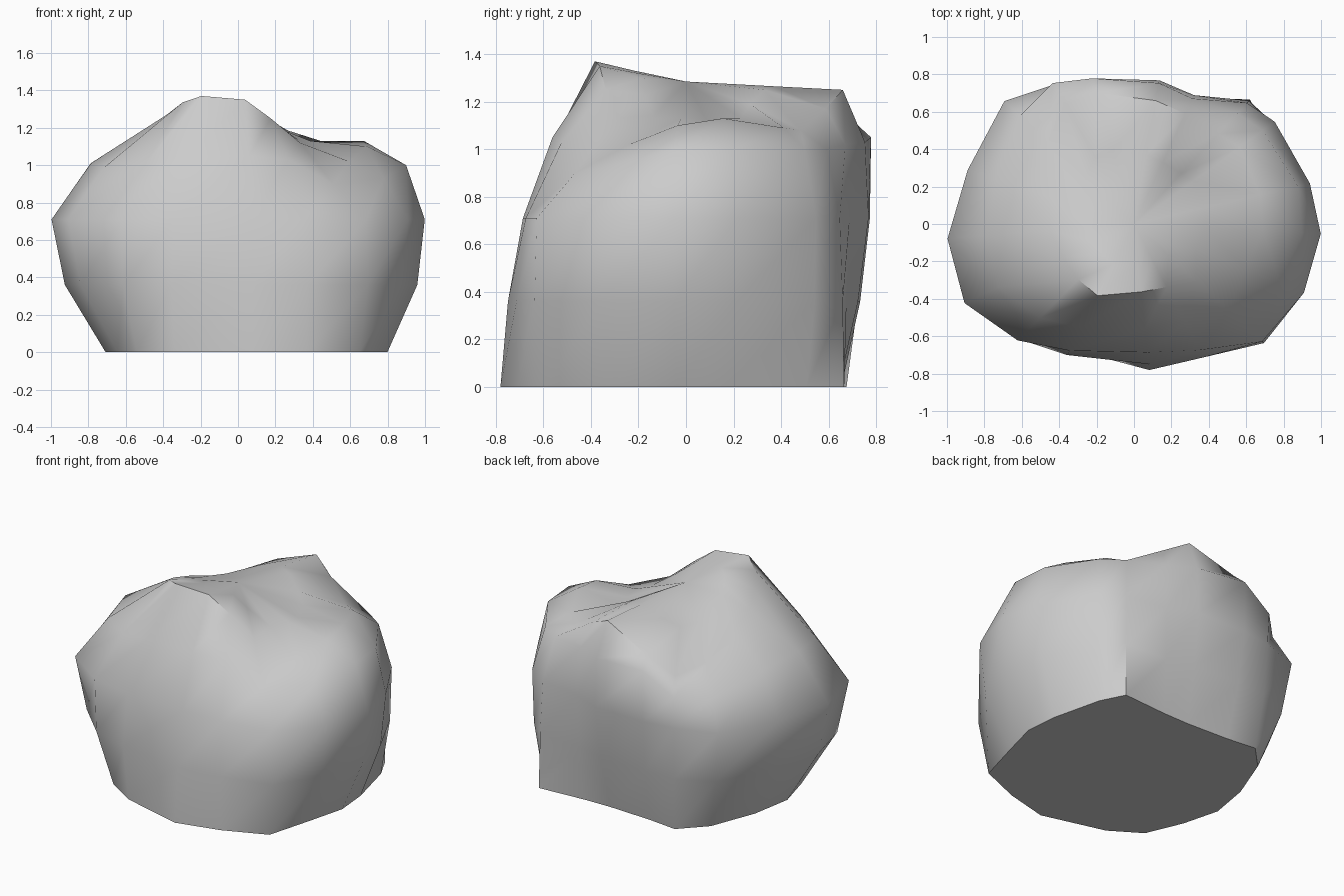
import bpy, bmesh, math

# Uneven spokes around the boulder, counter-clockwise from +x (degrees)
spokes = [-3, 13, 36, 47, 65, 80, 106, 120, 136.5, 162, 184.5, 205, 225, 243, 276, 297.5, 317.5, 338]
N = len(spokes)

# Outline radii of the level rings; the low ring bulges except at the back
base = [.80, .80, .865, .91, .71, .65, .68, .78, .75, .695, .71, .71, .765, .75, .785, .80, .88, .79]
waist = [1.0, .965, .93, .885, .76, .78, .805, .86, .955, .935, 1.0, 1.0, .88, .76, .69, .76, .93, .98]
low = [.35 * b + .65 * w + .03 * (1 - max(0, math.sin(math.radians(a))))
       for a, b, w in zip(spokes, base, waist)]

# Uneven shoulder and crest: radius and height per spoke
shoulder_r = [.90, .90, .85, .81, .74, .765, .81, .87, .84, .77, .79, .80, .71, .62, .565, .59, .69, .84]
shoulder_z = [1.0, 1.0, 1.0, 1.0, 1.02, 1.03, 1.05, .92, .90, .98, 1.01, .98, 1.0, 1.04, 1.05, 1.03, .90, .93]
crest_r = [.69, .69, .70, .66, .65, .67, .73, .74, .635, .48, .45, .42, .42, .43, .365, .38, .45, .64]
crest_z = [1.10, 1.13, 1.09, 1.08, 1.17, 1.25, 1.12, 1.0, 1.04, 1.15, 1.21, 1.27, 1.335, 1.37, 1.35, 1.25, 1.12, 1.02]

# Sloping top inside the crest
top_r = [r * .56 for r in crest_r]
top_z = [1.13, 1.12, 1.13, 1.19, 1.25, 1.265, 1.22, 1.18, 1.18, 1.23, 1.26, 1.29, 1.32, 1.33, 1.32, 1.30, 1.23, 1.13]

bm = bmesh.new()


def ring(radii, heights):
    return [bm.verts.new((r * math.cos(math.radians(a)), r * math.sin(math.radians(a)), z))
            for a, r, z in zip(spokes, radii, heights)]


rings = [
    ring(base, [0] * N),
    ring(low, [.36] * N),
    ring(waist, [.71] * N),
    ring(shoulder_r, shoulder_z),
    ring(crest_r, crest_z),
    ring(top_r, top_z),
]

# Skin between the rings, flat underside and top fan
for a, b in zip(rings, rings[1:]):
    for i in range(N):
        j = (i + 1) % N
        bm.faces.new((a[i], a[j], b[j], b[i]))
bm.faces.new(rings[0][::-1])
peak = bm.verts.new((0, 0, 1.285))
for i in range(N):
    bm.faces.new((rings[-1][i], rings[-1][(i + 1) % N], peak))
bmesh.ops.recalc_face_normals(bm, faces=bm.faces)

mesh = bpy.data.meshes.new("boulder")
bm.to_mesh(mesh)
bm.free()
boulder = bpy.data.objects.new("boulder", mesh)
bpy.context.collection.objects.link(boulder)

# Smooth stone with a crisp lower edge
bpy.context.view_layer.objects.active = boulder
boulder.select_set(True)
bpy.ops.object.shade_smooth_by_angle(angle=math.radians(50))
